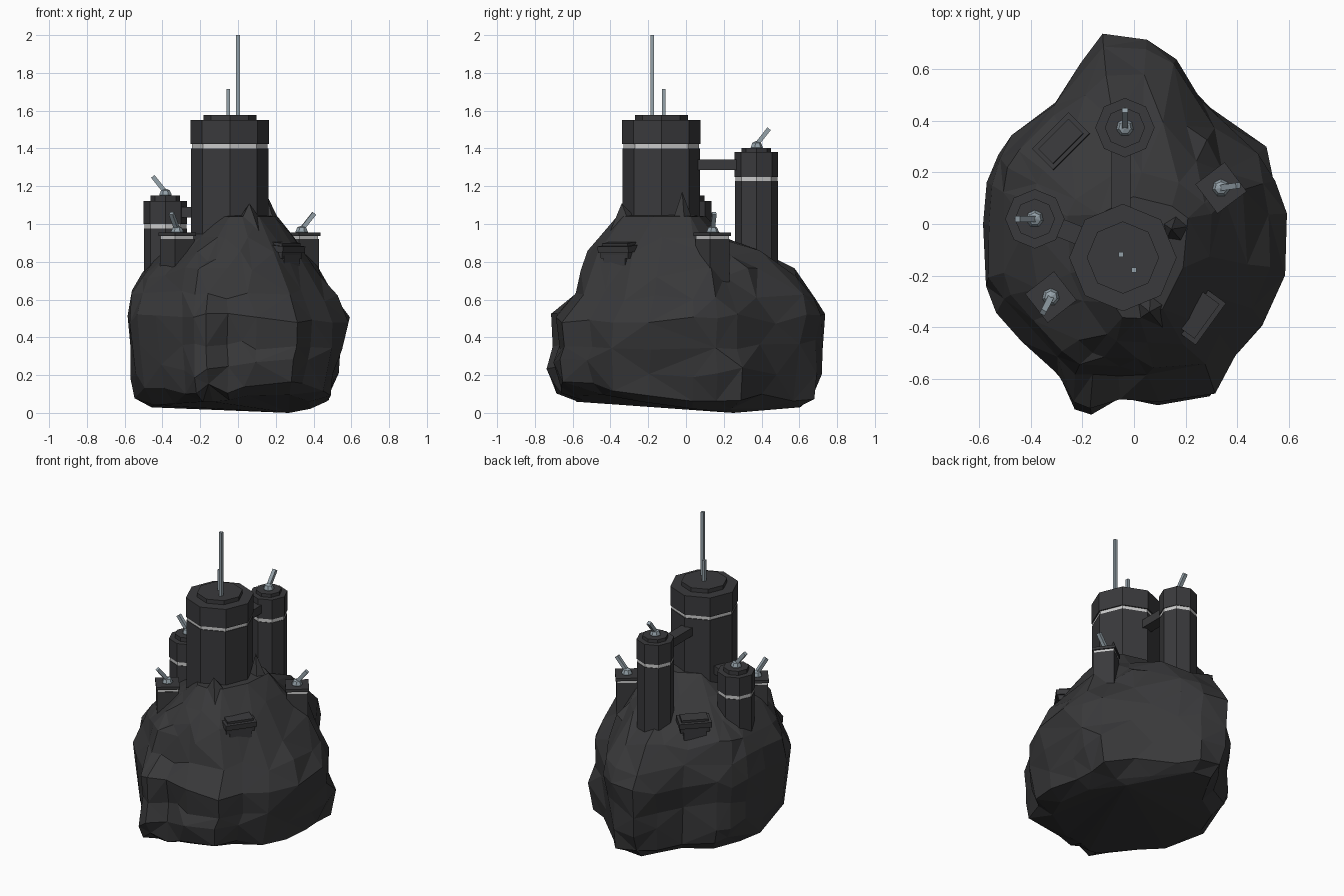
import bpy, bmesh, math, random
from mathutils import Vector, Matrix

if "Cube" in bpy.data.objects:
    bpy.data.objects.remove(bpy.data.objects["Cube"])

random.seed(4)


def material(name, c):
    m = bpy.data.materials.new(name)
    m.diffuse_color = (*c, 1)
    m.use_nodes = True
    m.node_tree.nodes["Principled BSDF"].inputs["Base Color"].default_value = m.diffuse_color
    return m


ROCK = material("dark_rock", (0.04, 0.04, 0.042))
WALL = material("dark_wall", (0.042, 0.042, 0.045))
BAND = material("pale_band", (0.6, 0.6, 0.6))
METAL = material("blue_metal", (0.3, 0.36, 0.4))


def finish(name, bm, mat):
    bmesh.ops.recalc_face_normals(bm, faces=bm.faces)
    me = bpy.data.meshes.new(name)
    bm.to_mesh(me)
    bm.free()
    me.materials.append(mat)
    ob = bpy.data.objects.new(name, me)
    bpy.context.collection.objects.link(ob)
    return ob


def prism(name, x, y, z0, z1, r, mat):
    bm = bmesh.new()
    bmesh.ops.create_cone(bm, cap_ends=True, segments=8, radius1=r, radius2=r, depth=z1 - z0,
                          matrix=Matrix.Translation((x, y, (z0 + z1) / 2)))
    return finish(name, bm, mat)


def box(name, loc, size, mat, rot=None):
    bm = bmesh.new()
    m = Matrix.Translation(loc) @ (rot or Matrix()) @ Matrix.Diagonal((*size, 1))
    bmesh.ops.create_cube(bm, size=1, matrix=m)
    return finish(name, bm, mat)


def beam(name, a, b, w, h, mat):
    a, b = Vector(a), Vector(b)
    d = b - a
    rot = d.to_track_quat('X', 'Z').to_matrix().to_4x4()
    return box(name, (a + b) / 2, (d.length, w, h), mat, rot)


# Rock: a plan outline scaled to the extents of each level, then roughened
OUTLINE = [(.585, .04), (.56, .17), (.515, .29), (.38, .42), (.28, .5), (.16, .62), (.05, .71),
           (-.12, .73), (-.2, .6), (-.29, .45), (-.47, .34), (-.53, .27), (-.565, .16), (-.585, 0),
           (-.58, -.25), (-.53, -.35), (-.43, -.46), (-.3, -.61), (-.24, -.72), (-.17, -.73),
           (-.06, -.69), (.02, -.68), (.1, -.715), (.32, -.68), (.4, -.53), (.51, -.4), (.58, -.2)]
LEVELS = [  # z, x min, x max, y min, y max, shrink of the back right quarter
    (.03, -.46, .40, -.58, .60, 1), (.09, -.54, .515, -.70, .69, 1),
    (.21, -.565, .55, -.735, .71, 1), (.36, -.58, .575, -.70, .72, .97),
    (.50, -.59, .587, -.72, .735, .93), (.62, -.575, .535, -.61, .69, .89),
    (.74, -.53, .445, -.575, .58, .88), (.83, -.41, .37, -.53, .42, .9),
    (.93, -.26, .30, -.46, .20, 1), (1.04, -.14, .21, -.37, .10, 1)]
bm = bmesh.new()
rings = []
n = len(OUTLINE)
for k, (z, x0, x1, y0, y1, shrink) in enumerate(LEVELS):
    ring = []
    for i, (px, py) in enumerate(OUTLINE):
        # soften the plan outline toward an ellipse in the upper levels
        ux, uy = px / .585, py / .73
        t = max(0, min(1, (z - .4) / .4)) * .75
        f = (1 - t) + t / math.hypot(ux, uy)
        ux, uy = ux * f, uy * f
        j = 1.015 - random.random() * (.05 if 0 < k < 7 else .02)
        if k in (1, 2) and i == 2:            # low jutting corner
            j = 1.06
        if i in (2, 3, 4):
            j *= shrink
        x = ux * (x1 if ux > 0 else -x0) * j
        y = uy * (y1 if uy > 0 else -y0) * j
        zz = z + random.uniform(-.03, .03) * (0 < k < 8)
        if k < 2:
            zz += .05 * max(0, -y) - .02 * max(0, x)
        if k < 3 and x > -.1:                 # underside rises at the front right
            zz += .11 * max(0, -y) * min(1, (x + .1) / .3)
        if x > .2 and y > -.3 and zz < .37 - .65 * (y + .24):   # sloping undercut
            x *= .95
        ring.append(bm.verts.new((x, y, zz)))
    rings.append(ring)
for k, (a, b) in enumerate(zip(rings, rings[1:])):
    for i in range(n):
        q = (i + 1) % n
        if (i + k) % 2:
            bm.faces.new((a[i], a[q], b[i]))
            bm.faces.new((a[q], b[q], b[i]))
        else:
            bm.faces.new((a[i], a[q], b[q]))
            bm.faces.new((a[i], b[q], b[i]))
for ring, tip in ((rings[0], (.27, .25, 0)), (rings[-1], (.03, -.15, 1.06))):
    v = bm.verts.new(tip)
    for i in range(n):
        bm.faces.new((ring[i], ring[(i + 1) % n], v))
rock = finish("rock", bm, ROCK)
dec = rock.modifiers.new("irregular_facets", 'DECIMATE')
dec.ratio = .7


# Crags that rise against the main tower
def crag(name, base, r, tip):
    bm = bmesh.new()
    t = bm.verts.new(tip)
    vs = [bm.verts.new((base[0] + r * math.cos(a), base[1] + r * math.sin(a), base[2]))
          for a in (0.2, 1.5, 2.7, 4.0, 5.2)]
    bm.faces.new(vs)
    for i in range(5):
        bm.faces.new((vs[i], vs[(i + 1) % 5], t))
    finish(name, bm, ROCK)


crag("side_crag", (.18, -.02, .85), .12, (.145, -.02, 1.17))
crag("front_crag", (.06, -.28, .85), .19, (.06, -.34, 1.11))


# Octagonal towers: shaft, pale band, wider cap, roof disk
def tower(name, x, y, base, band, top, r, roof_r, roof_z):
    prism(name + "_shaft", x, y, base, band - .023, r * .985, WALL)
    prism(name + "_band", x, y, band - .023, band, r * .96, BAND)
    prism(name + "_cap", x, y, band, top, r, WALL)
    prism(name + "_roof", x, y, top, roof_z, roof_r, WALL)


tower("main_tower", -.043, -.13, .75, 1.423, 1.55, .208, .14, 1.577)
tower("back_tower", -.035, .373, .6, 1.25, 1.38, .115, .078, 1.402)
tower("left_tower", -.384, .02, .6, 1.0, 1.123, .115, .078, 1.15)

# Bridges
beam("back_bridge", (-.05, 0, 1.313), (-.05, .32, 1.313), .073, .055, WALL)
beam("left_bridge", (-.34, .005, 1.063), (-.12, -.08, 1.063), .073, .055, WALL)

# Masts
box("tall_mast", (0, -.178, 1.785), (.019, .019, .43), METAL)
box("short_mast", (-.051, -.118, 1.64), (.019, .019, .15), METAL)


# Guns: faceted ball and raised barrel
def gun(name, x, y, z, heading):
    bm = bmesh.new()
    bmesh.ops.create_uvsphere(bm, u_segments=7, v_segments=4, radius=.034,
                              matrix=Matrix.Translation((x, y, z + .004)))
    finish(name + "_ball", bm, METAL)
    h = math.radians(heading)
    d = Vector((math.cos(h) * .62, math.sin(h) * .62, .78))
    a = Vector((x, y, z + .018))
    beam(name + "_barrel", a, a + d * .108, .023, .023, METAL)


gun("back_gun", -.035, .373, 1.402, 90)
gun("left_gun", -.384, .02, 1.15, 180)

# Square gun platforms
for name, x, y, turn, heading in (("right_platform", .337, .14, 37, 8),
                                  ("front_platform", -.322, -.283, 38, 243)):
    R = Matrix.Rotation(math.radians(turn), 4, 'Z')
    box(name + "_pedestal", (x, y, .77), (.13, .13, .30), WALL, R)
    box(name + "_band", (x, y, .928), (.125, .125, .016), BAND, R)
    box(name + "_plate", (x, y, .945), (.142, .142, .019), WALL, R)
    gun(name + "_gun", x, y, .954, heading)

# Launcher boxes: pedestal, tray, wide body and lid, leaning slightly outward
for name, x, y, turn, lean in (("front_launcher", .25, -.353, 54, .1),
                               ("back_launcher", -.283, .32, 45, -.1)):
    R = Matrix.Rotation(math.radians(turn), 4, 'Z')
    T = R @ Matrix.Rotation(lean, 4, 'X')
    box(name + "_pedestal", (x, y, .74), (.14, .09, .2), WALL, R)
    box(name + "_tray", (x, y, .838), (.18, .09, .035), WALL, T)
    box(name + "_body", (x, y, .87), (.20, .115, .034), WALL, T)
    box(name + "_lid", (x, y, .892), (.165, .08, .02), WALL, T)
